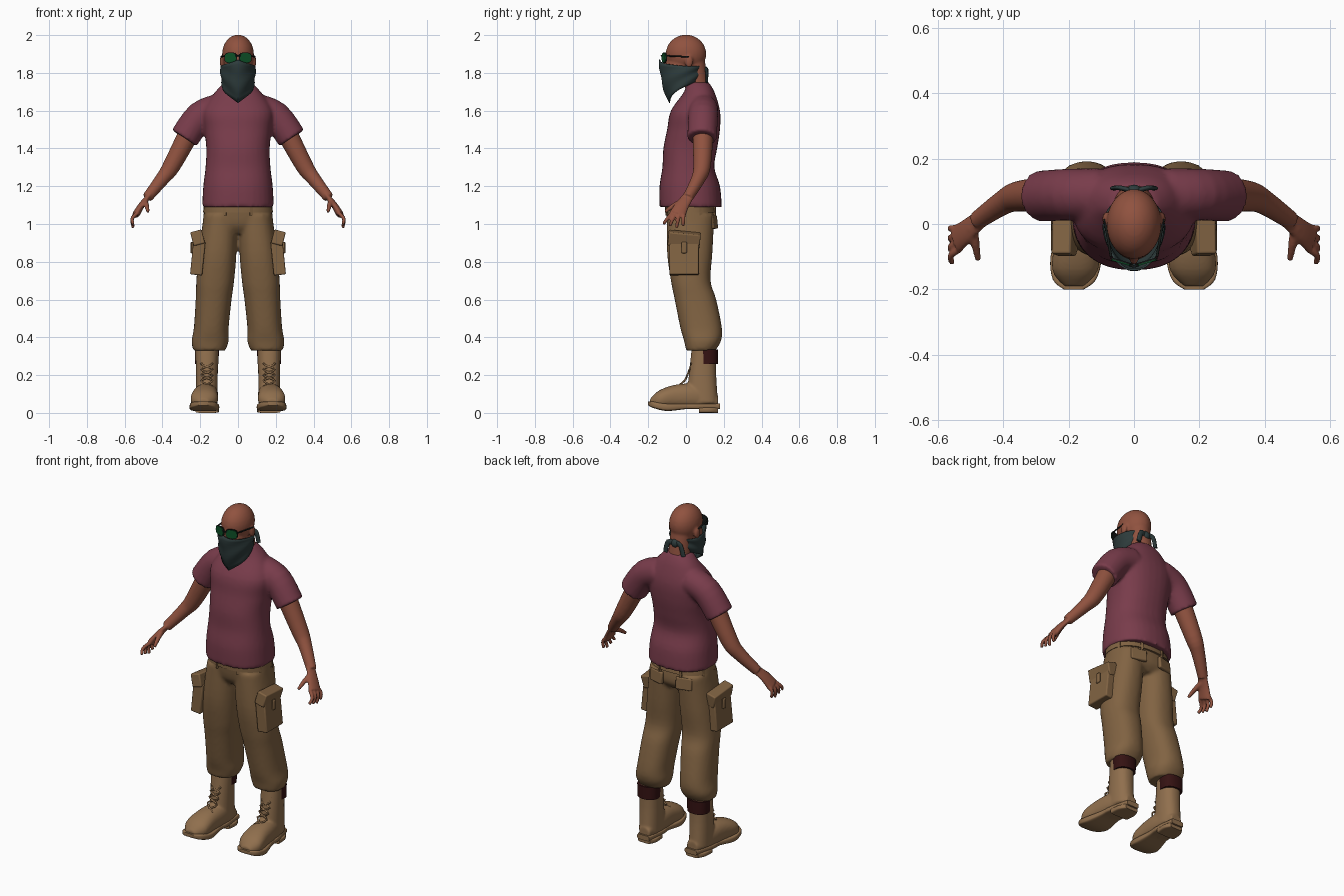
import bpy, bmesh, math
from mathutils import Vector, Matrix, Euler

if "Cube" in bpy.data.objects:
    bpy.data.objects.remove(bpy.data.objects["Cube"], do_unlink=True)

X, Y, Z = Vector((1, 0, 0)), Vector((0, 1, 0)), Vector((0, 0, 1))


def material(name, *rgb):
    m = bpy.data.materials.new(name)
    m.use_nodes = True
    m.diffuse_color = (*rgb, 1)
    m.node_tree.nodes["Principled BSDF"].inputs["Base Color"].default_value = (*rgb, 1)
    return m


skin = material("brown skin", .28, .085, .05)
maroon = material("maroon cloth", .19, .045, .07)
khaki = material("khaki cloth", .22, .125, .055)
tan = material("tan leather", .28, .16, .075)
slate = material("dark slate cloth", .027, .045, .045)
green = material("green lens", .004, .08, .02)
black = material("dark frame", .008, .01, .009)
sock_red = material("dark red sock", .035, .006, .006)


def curve_through(points):
    """Smooth chain of in-between points through the given ones."""
    last, steps, chain = len(points) - 1, 4, []
    for i in range(last):
        a, b, c, d = [points[min(max(j, 0), last)] for j in range(i - 1, i + 3)]
        for j in range(steps):
            t = j / steps
            chain.append(b + ((c - a) * t + (a * 2 - b * 5 + c * 4 - d) * t * t
                              + (b * 3 - a - c * 3 + d) * t * t * t) / 2)
    return chain + [points[last]]


def loft(bm, sections, ref=X, axis=None, power=2, sides=32):
    """Closed skin through sections: centre, radius along ref, other radius."""
    chain = curve_through([Vector(s) for s in sections])
    rings = []
    for i, section in enumerate(chain):
        centre = Vector(section[:3])
        ahead, behind = chain[min(i + 1, len(chain) - 1)], chain[max(i - 1, 0)]
        tangent = (axis or Vector((ahead - behind)[:3])).normalized()
        u = (ref - tangent * ref.dot(tangent)).normalized()
        v = tangent.cross(u)
        ring = []
        for j in range(sides):
            angle = math.tau * j / sides
            c, s = [math.copysign(abs(w) ** (2 / power), w)
                    for w in (math.cos(angle), math.sin(angle))]
            ring.append(bm.verts.new(centre + u * c * section[3] + v * s * section[4]))
        rings.append(ring)
    for lower, upper in zip(rings, rings[1:]):
        for j in range(sides):
            bm.faces.new((lower[j - 1], lower[j], upper[j], upper[j - 1]))
    bm.faces.new(rings[0])
    bm.faces.new(rings[-1])


def limb(bm, path, start, end, flat=1, ref=X, power=2):
    """Tube along a path whose radius tapers evenly from start to end."""
    radii = [start + (end - start) * i / (len(path) - 1) for i in range(len(path))]
    loft(bm, [(*point, r, r * flat) for point, r in zip(path, radii)], ref, power=power)


def column(bm, levels, x_at=lambda d: 0, lying=False, power=2.3):
    """Body through levels: distance, half width, low side, high side."""
    sections = []
    for d, half, low, high in levels:
        mid = (low + high) / 2
        place = (x_at(d), d, mid) if lying else (x_at(d), mid, d)
        sections.append((*place, half, (high - low) / 2))
    loft(bm, sections, axis=Y if lying else Z, power=power)


def ball(bm, loc, size):
    bmesh.ops.create_uvsphere(bm, u_segments=32, v_segments=16, radius=1,
                              matrix=Matrix.LocRotScale(Vector(loc), None, Vector(size)))


def box(bm, loc, size, rot=(0, 0, 0)):
    bmesh.ops.create_cube(bm, size=1, matrix=Matrix.LocRotScale(
        Vector(loc), Euler(rot), Vector(size)))


def make(name, bm, mat, voxel=0, mirror=False, bevel=0, solid=0):
    bmesh.ops.recalc_face_normals(bm, faces=bm.faces[:])
    mesh = bpy.data.meshes.new(name)
    bm.to_mesh(mesh)
    bm.free()
    mesh.materials.append(mat)
    for face in mesh.polygons:
        face.use_smooth = True
    mesh.set_sharp_from_angle(angle=math.radians(40))
    ob = bpy.data.objects.new(name, mesh)
    bpy.context.scene.collection.objects.link(ob)
    if voxel:  # fuses overlapping volumes into one soft skin
        fuse = ob.modifiers.new("fuse", 'REMESH')
        fuse.mode, fuse.voxel_size, fuse.use_smooth_shade = 'VOXEL', voxel, True
        soften = ob.modifiers.new("soften", 'SMOOTH')
        soften.factor, soften.iterations = .5, 4
    if bevel:
        rounding = ob.modifiers.new("bevel", 'BEVEL')
        rounding.width, rounding.segments = bevel, 3
    if solid:
        ob.modifiers.new("thickness", 'SOLIDIFY').thickness = solid
    if mirror:
        ob.modifiers.new("mirror", 'MIRROR')


# Head: skull, jaw, nose, ears and neck
bm = bmesh.new()
ball(bm, (0, 0, 1.9), (.084, .107, .102))
ball(bm, (0, -.03, 1.82), (.07, .08, .09))
ball(bm, (0, -.1, 1.86), (.015, .025, .03))
for side in (1, -1):
    ball(bm, (side * .085, .015, 1.86), (.012, .022, .033))
limb(bm, [(0, .065, 1.68), (0, .04, 1.86)], .064, .06)
make("head", bm, skin, voxel=.007)

# Sunglasses: frame with bridge and temples, then lenses
facing = Vector((.3, -1, 0)).normalized()
middle = Vector((.039, -.116, 1.88))
bm = bmesh.new()
limb(bm, [middle - facing * .005, middle], .035, .035, flat=.8, power=3)
limb(bm, [(.07, -.1, 1.89), (.09, .015, 1.885)], .004, .004, ref=Z)
limb(bm, [(0, -.13, 1.89), (.015, -.125, 1.89)], .004, .004, ref=Z)
make("glasses_frame", bm, black, mirror=True)
bm = bmesh.new()
limb(bm, [middle - facing * .004, middle + facing * .004], .031, .031, flat=.8, power=3)
make("glasses_lens", bm, green, mirror=True)

# Bandana: wrapped sheet, pointed at the front
bm = bmesh.new()
columns, rows, grid = 64, 10, []
for i in range(columns):
    a = -math.pi + math.tau * i / columns
    w, front = 1 - abs(a) / math.pi, max(0, math.cos(a))
    top, low = 1.835 + .035 * w ** 4, 1.775 - .135 * w ** 1.4
    strip = []
    for j in range(rows + 1):
        t = j / rows
        fold = .003 * math.sin(t * 11 + abs(a) * 3)
        width = .094 - .012 * t * t + fold
        depth = .096 + front * (.036 - .05 * t * t) + fold
        strip.append(bm.verts.new((width * math.sin(a), -.01 - depth * math.cos(a),
                                   top + (low - top) * t)))
    grid.append(strip)
for i in range(columns):
    for j in range(rows):
        bm.faces.new((grid[i - 1][j], grid[i][j], grid[i][j + 1], grid[i - 1][j + 1]))
make("bandana", bm, slate, solid=.006)

# Knot with two loose ends at the back
bm = bmesh.new()
ball(bm, (0, .1, 1.81), (.024, .02, .025))
for side in (1, -1):
    limb(bm, [(0, .1, 1.81), (side * .04, .11, 1.81), (side * .06, .11, 1.75)],
         .016, .014, flat=.5, ref=Z)
make("bandana_knot", bm, slate)

# Shirt: torso fused with both sleeves
bm = bmesh.new()
column(bm, [(1.09, .19, -.14, .19), (1.2, .184, -.14, .18), (1.3, .172, -.125, .15),
            (1.4, .168, -.12, .165), (1.5, .178, -.1, .18), (1.6, .185, -.08, .18),
            (1.7, .12, -.01, .15), (1.75, .07, 0, .12)])
for side in (1, -1):
    limb(bm, [(side * .1, .09, 1.61), (side * .2, .09, 1.57), (side * .285, .085, 1.455)],
         .08, .078, ref=Y)
make("shirt", bm, maroon, voxel=.01)

# Arm: upper arm to wrist, palm, four fingers and thumb
bm = bmesh.new()
limb(bm, [(.25, .09, 1.5), (.35, .085, 1.31), (.4, .065, 1.24), (.48, .01, 1.14)],
     .056, .028, ref=Y)
limb(bm, [(.47, .015, 1.15), (.51, -.02, 1.1), (.54, -.045, 1.05)], .03, .044, flat=.45, ref=Y)
for i in range(4):
    root, tip = -.075 + .021 * i, -.12 + .035 * i
    limb(bm, [(.53, root, 1.06), (.56, (root + tip) / 2, 1.03),
              (.555, tip, .98 + .01 * abs(i - 2))], .011, .009)
limb(bm, [(.495, -.01, 1.12), (.485, -.06, 1.1), (.476, -.11, 1.065)], .018, .009)
make("arm", bm, skin, voxel=.0055, mirror=True)

# Trousers: hips fused with two legs that spread towards the cuffs
bm = bmesh.new()
column(bm, [(1.11, .175, -.11, .14), (1, .185, -.095, .155), (.95, .15, -.06, .12)])
for side in (1, -1):
    column(bm, [(1.05, .09, -.1, .15), (.85, .1, -.1, .14), (.7, .1, -.08, .13),
                (.6, .095, -.06, .16), (.45, .092, -.03, .19), (.38, .098, -.01, .185),
                (.33, .085, 0, .155)],
           x_at=lambda z: side * (.18 - .085 * z))
make("trousers", bm, khaki, voxel=.01)

# Waistband with loops
bm = bmesh.new()
column(bm, [(1.06, .185, -.11, .16), (1.11, .18, -.11, .15)])
for i in range(8):
    a = math.tau * (i + .5) / 8
    box(bm, (.18 * math.cos(a), .025 + .135 * math.sin(a), 1.07), (.015, .015, .05), (0, 0, a))
make("waistband", bm, khaki)

# Pockets: cargo pouch, its flap and strap, and a flap on the seat
bm = bmesh.new()
box(bm, (.213, -.01, .82), (.064, .155, .18), (0, -.1, 0))
box(bm, (.212, -.01, .92), (.062, .17, .075), (-.1, .25, 0))
box(bm, (.245, -.01, .875), (.014, .03, .06))
box(bm, (.09, .146, 1.01), (.095, .022, .07), (.1, 0, -.25))
make("pockets", bm, khaki, mirror=True, bevel=.01)


def ankle_x(d):
    return .165


def foot_x(y):
    return .17 - .07 * y


# Boot: shaft fused with foot
bm = bmesh.new()
column(bm, [(.34, .06, .03, .16), (.2, .058, .015, .16), (.05, .058, 0, .17)], ankle_x)
column(bm, [(.17, .035, .03, .09), (.06, .06, .02, .15), (-.05, .068, .02, .15),
            (-.14, .07, .02, .12), (-.19, .03, .03, .075)], foot_x, lying=True)
make("boot", bm, tan, voxel=.007, mirror=True)

# Thick sole with a heel block
bm = bmesh.new()
column(bm, [(.18, .04, .02, .05), (.06, .06, .02, .05), (0, .06, .02, .05),
            (-.1, .078, .01, .05), (-.17, .066, .025, .06), (-.2, .03, .04, .06)],
       foot_x, lying=True, power=5)
column(bm, [(.17, .04, 0, .03), (.13, .06, 0, .03), (.07, .06, 0, .03)],
       foot_x, lying=True, power=5)
make("boot_sole", bm, tan, mirror=True)

# Laces crossing up the tongue
bm = bmesh.new()
for side in (1, -1):
    limb(bm, [(ankle_x(i) + side * (-1) ** i * .03, -.045 + .09 * math.sqrt(i / 6), .14 + .03 * i)
              for i in range(7)], .005, .005)
make("boot_laces", bm, tan, mirror=True)

# Sock band around the back of the boot shaft
bm = bmesh.new()
column(bm, [(.26, .062, .06, .17), (.335, .064, .06, .17)], ankle_x)
make("sock_band", bm, sock_red, mirror=True)
